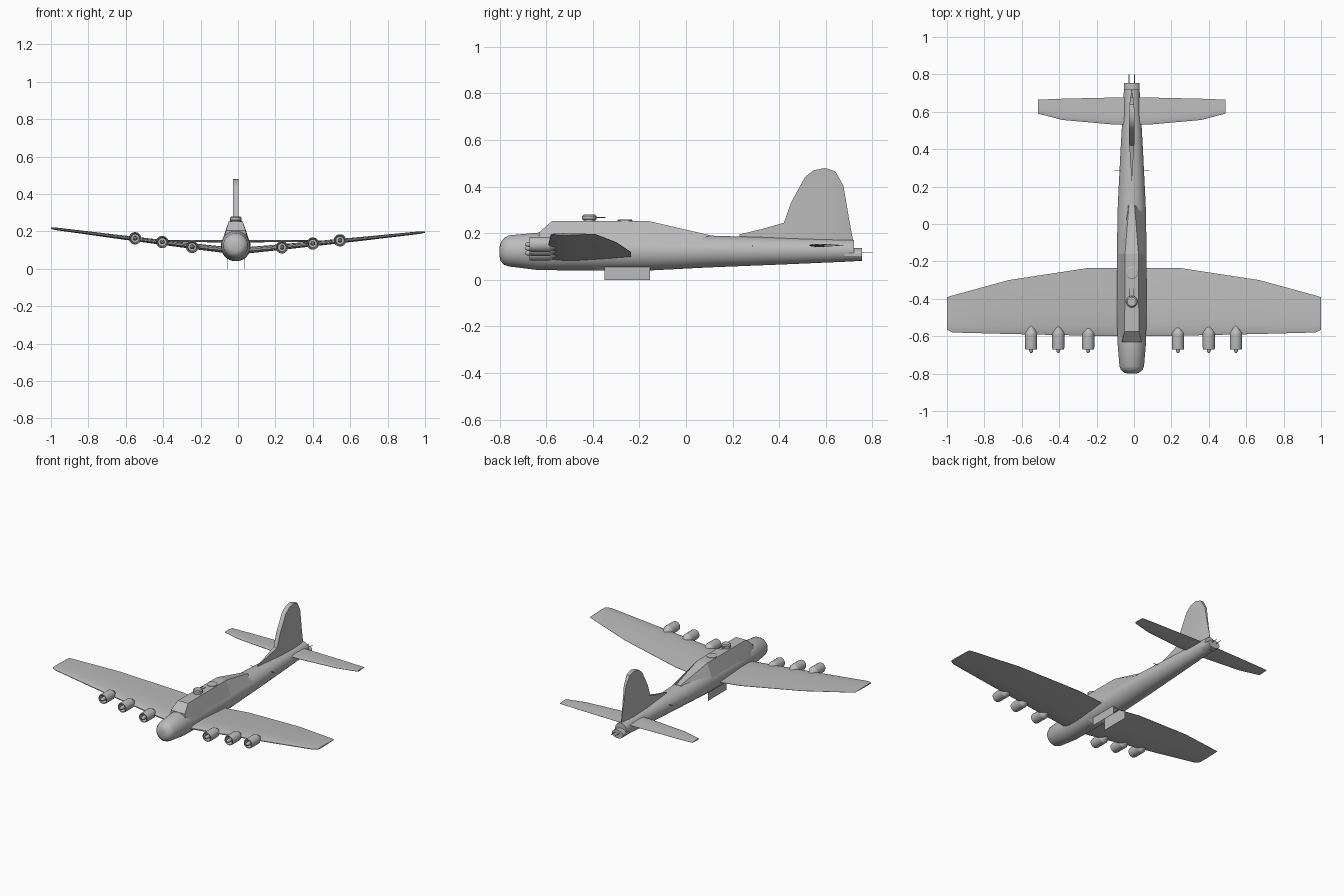
import bpy, bmesh, math
from mathutils import Vector, Matrix

old = bpy.data.objects.get("Cube")
if old:
    bpy.data.objects.remove(old, do_unlink=True)

grey = bpy.data.materials.new("airframe grey")
grey.use_nodes = True
grey.diffuse_color = (0.5, 0.5, 0.5, 1)
grey.node_tree.nodes["Principled BSDF"].inputs["Base Color"].default_value = (0.5, 0.5, 0.5, 1)

CX = -0.012  # fuselage centre line


def finish(name, bm, angle=30):
    bmesh.ops.recalc_face_normals(bm, faces=bm.faces)
    mesh = bpy.data.meshes.new(name)
    bm.to_mesh(mesh)
    bm.free()
    mesh.materials.append(grey)
    ob = bpy.data.objects.new(name, mesh)
    bpy.context.collection.objects.link(ob)
    bpy.ops.object.select_all(action='DESELECT')
    ob.select_set(True)
    bpy.context.view_layer.objects.active = ob
    bpy.ops.object.shade_smooth_by_angle(angle=math.radians(angle))
    return ob


def loft(name, rings, angle=30):
    """Skin a list of equal-length point rings and cap both ends."""
    bm = bmesh.new()
    rows = [[bm.verts.new(p) for p in ring] for ring in rings]
    n = len(rows[0])
    for a, b in zip(rows, rows[1:]):
        for i in range(n):
            j = (i + 1) % n
            bm.faces.new((a[i], a[j], b[j], b[i]))
    bm.faces.new(rows[0])
    bm.faces.new(rows[-1])
    return finish(name, bm, angle)


def ellipse(x, y, z, rx, rz, n=24):
    turn = [2 * math.pi * (i + 0.5) / n for i in range(n)]
    return [Vector((x + rx * math.cos(t), y, z + rz * math.sin(t))) for t in turn]


def body(name, x, z, profile, n=20):
    """Round part along y from (y, radius) pairs."""
    return loft(name, [ellipse(x, y, z, r, r, n) for y, r in profile])


def disc(name, x, y, profile, n=20):
    """Round upright part from (z, radius) pairs."""
    return loft(name, [[Vector((p.x, y + p.z, z)) for p in ellipse(x, 0, 0, r, r, n)]
                       for z, r in profile])


def box(name, lo, hi):
    lo, hi = Vector(lo), Vector(hi)
    bm = bmesh.new()
    bmesh.ops.create_cube(bm, size=1, matrix=Matrix.Translation((lo + hi) / 2)
                          @ Matrix.Diagonal((*(hi - lo), 1)))
    return finish(name, bm)


def foil(x, front, back, z, thick):
    """Wing section at x, sharp at the back."""
    upper = [(0, 0.12), (0.04, 0.3), (0.15, 0.46), (0.35, 0.5), (0.7, 0.28), (1, 0.04)]
    pts = upper + [(u, -h) for u, h in reversed(upper)]
    return [Vector((x, front + u * (back - front), z + h * thick)) for u, h in pts]


# Fuselage: y, centre height, half width, half height
sections = [(-0.80, .12, .022, .022), (-0.795, .12, .04, .04), (-0.78, .122, .058, .058),
            (-0.76, .124, .066, .067), (-0.63, .122, .077, .081), (-0.4, .12, .08, .08),
            (-0.15, .12, .08, .08), (0.1, .1215, .075, .0685), (0.4, .123, .06, .058),
            (0.72, .125, .042, .046)]
fuselage = loft("fuselage", [ellipse(CX, y, z, a, b, 32) for y, z, a, b in sections])

# Open bomb bay
cutter = box("bay_cutter", (CX - .045, -.35, -.02), (CX + .045, -.155, .11))
cutter.hide_render = True
cutter.hide_viewport = True
cut = fuselage.modifiers.new("bay", 'BOOLEAN')
cut.object = cutter
cut.solver = 'EXACT'
for side, s in (("right", -1), ("left", 1)):
    x = CX + s * .046
    box(side + "_bay_door", (x - .001, -.35, 0), (x + .001, -.155, .066))
    for k, y in enumerate((-.33, -.245)):
        body(f"{side}_bomb_{k + 1}", CX + s * .02, .075,
             [(y, .004), (y + .012, .012), (y + .045, .012), (y + .07, .004)], 10)

# Cockpit and raised spine: y, top half width, top height, base half width
spine = [(-0.63, .052, .204, .062), (-0.575, .038, .252, .073),
         (-0.16, .036, .252, .073), (0.1, .015, .192, .068)]
loft("canopy_spine", [[Vector((CX - b, y, .15)), Vector((CX - t, y, z)),
                       Vector((CX + t, y, z)), Vector((CX + b, y, .15))]
                      for y, t, z, b in spine], 10)

# Wings: distance out, leading edge, trailing edge, rise share, thickness
plan = [(.05, -.60, -.235, 0, .034), (.245, -.597, -.235, .19, .03), (.67, -.588, -.30, .64, .021),
        (.97, -.58, -.382, .97, .014), (1.0, -.565, -.392, 1, .008)]
for side, s, rise in (("left", 1, .097), ("right", -1, .118)):
    loft(side + "_wing", [foil(s * x, f, b, .099 + rise * k, t) for x, f, b, k, t in plan])
    # Tailplane half
    tail = [(0, .53, .677), (.10, .532, .676), (.37, .556, .67), (.50, .59, .665)]
    loft(side + "_tailplane", [foil(CX + s * x, f, b, .148, .014 - .012 * x)
                               for x, f, b in tail])
    # Waist and tail guns
    box(side + "_waist_gun", (CX + s * .075 - .02, .284, .144), (CX + s * .075 + .02, .287, .147))
    body(side + "_tail_gun", CX + s * .015, .118, [(.74, .002), (.80, .002)], 8)

# Engines: hollow cowling, tapered rear and a small hub
engines = [(.235, .115), (.40, .135), (.545, .152), (-.245, .117), (-.405, .143), (-.55, .163)]
for k, (x, z) in enumerate(engines):
    body(f"engine_{k + 1}", x, z, [(-.64, .018), (-.64, .022), (-.67, .026), (-.672, .031),
                                   (-.66, .033), (-.585, .033), (-.56, .018), (-.54, .003)])
    body(f"engine_hub_{k + 1}", x, z, [(-.69, .004), (-.682, .01), (-.665, .012), (-.63, .012)], 12)

# Fin with rounded outline, thin at both ends: y, top height, half thickness
fin = [(.23, .195, .001), (.33, .219, .007), (.42, .245, .013), (.45, .33, .015),
       (.51, .44, .015), (.545, .469, .015), (.595, .48, .015), (.64, .466, .012),
       (.675, .405, .008), (.70, .26, .003), (.716, .173, .001)]
loft("tail_fin", [[Vector((CX - t, y, .13)), Vector((CX - t, y, z)),
                   Vector((CX + t, y, z)), Vector((CX + t, y, .13))] for y, z, t in fin])

# Tail gun position
loft("tail_gun_position", [ellipse(CX, y, .108, a, .028, 16)
                           for y, a in ((.68, .043), (.755, .043))])

# Upper gun turret with rear-facing guns, and the low hatch behind it
disc("upper_turret", CX, -.415, [(.24, .026), (.258, .026), (.26, .031), (.274, .031), (.28, .024)])
for s in (-1, 1):
    body("turret_gun", CX + s * .01, .268, [(-.40, .002), (-.345, .002)], 8)
disc("upper_hatch", CX, -.262, [(.245, .033), (.256, .033), (.259, .028)])
